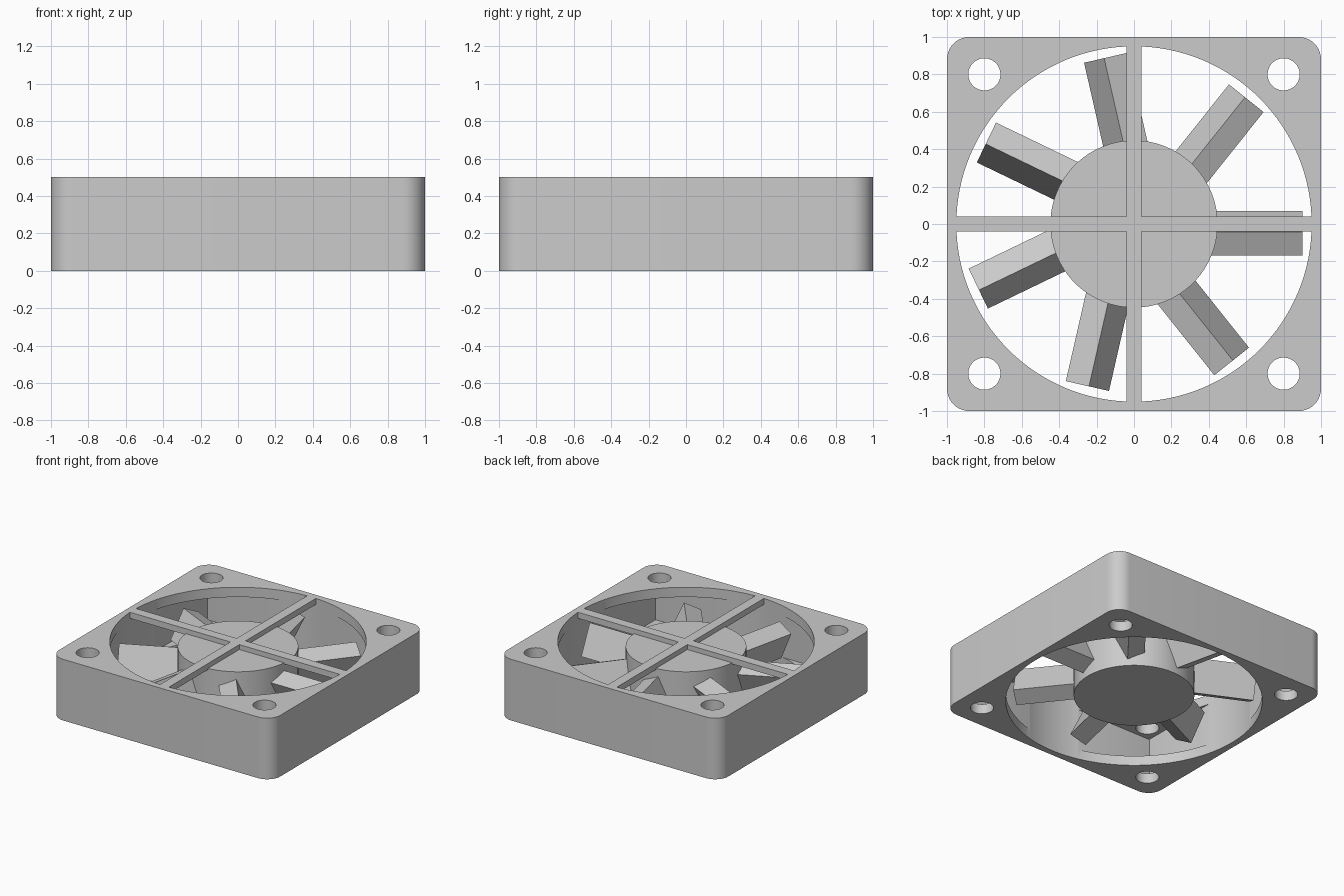
import bpy, bmesh, math
from mathutils import Matrix

if "Cube" in bpy.data.objects:
    bpy.data.objects.remove(bpy.data.objects["Cube"])

grey = bpy.data.materials.new("plain_grey")
grey.diffuse_color = (0.6, 0.6, 0.6, 1)
grey.use_nodes = True
grey.node_tree.nodes["Principled BSDF"].inputs["Base Color"].default_value = grey.diffuse_color


def prism(name, pts, z0, z1):
    """Extrude a closed xy outline between two heights."""
    bm = bmesh.new()
    low = [bm.verts.new((x, y, z0)) for x, y in pts]
    high = [bm.verts.new((x, y, z1)) for x, y in pts]
    bm.faces.new(low[::-1])
    bm.faces.new(high)
    n = len(pts)
    for i in range(n):
        j = (i + 1) % n
        bm.faces.new((low[i], low[j], high[j], high[i]))
    me = bpy.data.meshes.new(name)
    bm.to_mesh(me)
    bm.free()
    ob = bpy.data.objects.new(name, me)
    bpy.context.collection.objects.link(ob)
    me.materials.append(grey)
    return ob


def circle(r, n, cx=0, cy=0):
    return [(cx + r * math.cos(2 * math.pi * i / n),
             cy + r * math.sin(2 * math.pi * i / n)) for i in range(n)]


def rect(w, h):
    return [(-w, -h), (w, -h), (w, h), (-w, h)]


def rounded_square(h, r, steps=10):
    pts = []
    for k, (sx, sy) in enumerate([(1, 1), (-1, 1), (-1, -1), (1, -1)]):
        for i in range(steps + 1):
            a = math.pi / 2 * (k + i / steps)
            pts.append((sx * (h - r) + r * math.cos(a), sy * (h - r) + r * math.sin(a)))
    return pts


def smooth(ob):
    bpy.ops.object.select_all(action='DESELECT')
    ob.select_set(True)
    bpy.context.view_layer.objects.active = ob
    bpy.ops.object.shade_smooth_by_angle(angle=math.radians(30))


def cut(ob, cutter):
    mod = ob.modifiers.new("cut", 'BOOLEAN')
    mod.operation = 'DIFFERENCE'
    mod.solver = 'EXACT'
    mod.object = cutter
    cutter.hide_render = True
    bpy.context.view_layer.objects.active = ob
    bpy.ops.object.modifier_apply(modifier=mod.name)
    bpy.data.objects.remove(cutter)


# housing: square frame, hollow corners between two flanges, round bore, screw holes
frame = prism("frame", rounded_square(1, 0.12), 0, 0.5)
cut(frame, prism("cavity_cutter", rect(0.92, 0.92), 0.08, 0.42))
cut(frame, prism("bore_cutter", circle(0.95, 128), -0.1, 0.6))
for sx in (-1, 1):
    for sy in (-1, 1):
        cut(frame, prism("hole_cutter", circle(0.086, 32, 0.8 * sx, 0.8 * sy), -0.1, 0.6))
smooth(frame)

# cross-shaped support on top
b, e = 0.04, 0.953
quarter = [(e, -b), (e, b), (b, b)]
cross = []
for k in range(4):
    c, s = round(math.cos(k * math.pi / 2)), round(math.sin(k * math.pi / 2))
    cross += [(x * c - y * s, x * s + y * c) for x, y in quarter]
prism("support_cross", cross, 0.45, 0.5)

# rotor hub
smooth(prism("hub", circle(0.447, 96), 0.05, 0.46))

# seven pitched blades
for i in range(7):
    blade = prism(f"blade_{i + 1}", rect(0.25, 0.07), -0.13, 0.13)
    blade.data.transform(Matrix.Rotation(2 * math.pi * i / 7, 4, 'Z')
                         @ Matrix.Translation((0.65, -0.05, 0.25))
                         @ Matrix.Rotation(math.radians(25), 4, 'X'))
